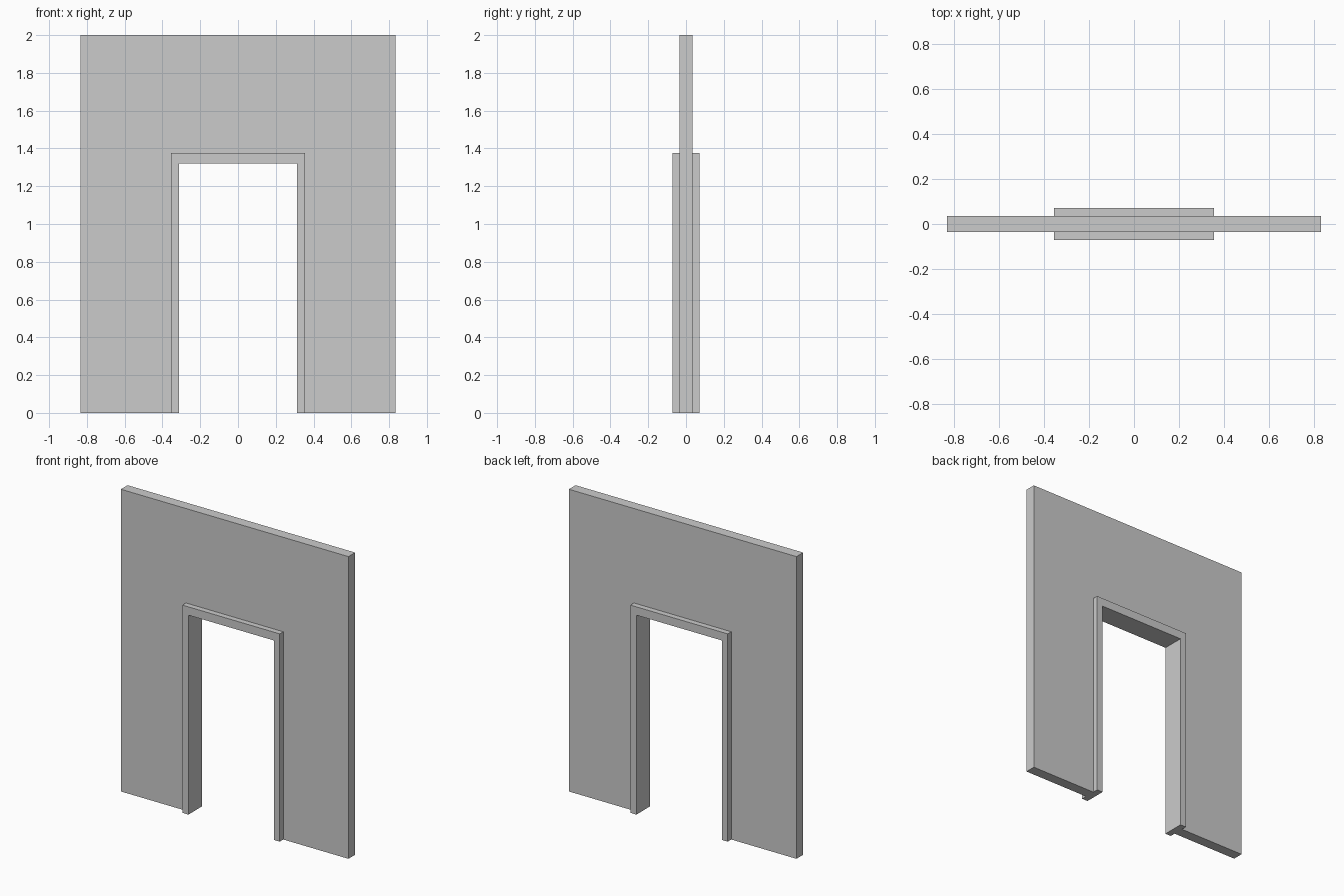
import bpy

if "Cube" in bpy.data.objects:
    bpy.data.objects.remove(bpy.data.objects["Cube"])

WALL_HALF, WALL_DEPTH, WALL_TOP = 0.833, 0.07, 2.0
FRAME_HALF, FRAME_DEPTH, FRAME_TOP = 0.356, 0.144, 1.375
OPEN_HALF, OPEN_TOP = 0.313, 1.32


def box(name, half, depth, z0, z1):
    """Box centred on x and y, spanning z0 to z1."""
    bpy.ops.mesh.primitive_cube_add(size=1, location=(0, 0, (z0 + z1) / 2))
    ob = bpy.context.object
    ob.name = name
    ob.scale = (2 * half, depth, z1 - z0)
    bpy.ops.object.transform_apply(location=True, rotation=False, scale=True)
    return ob


def combine(target, helper, operation):
    """Boolean a hidden helper into the target."""
    mod = target.modifiers.new(helper.name, 'BOOLEAN')
    mod.operation = operation
    mod.solver = 'EXACT'
    mod.object = helper
    helper.hide_render = True
    helper.hide_set(True)
    helper.display_type = 'WIRE'


# Wall panel
wall = box("doorway_wall", WALL_HALF, WALL_DEPTH, 0, WALL_TOP)

# Raised door frame, standing proud on both faces
combine(wall, box("door_frame_block", FRAME_HALF, FRAME_DEPTH, 0, FRAME_TOP), 'UNION')

# Doorway opening, cut through wall and frame
combine(wall, box("opening_cutter", OPEN_HALF, 0.5, -0.5, OPEN_TOP), 'DIFFERENCE')
